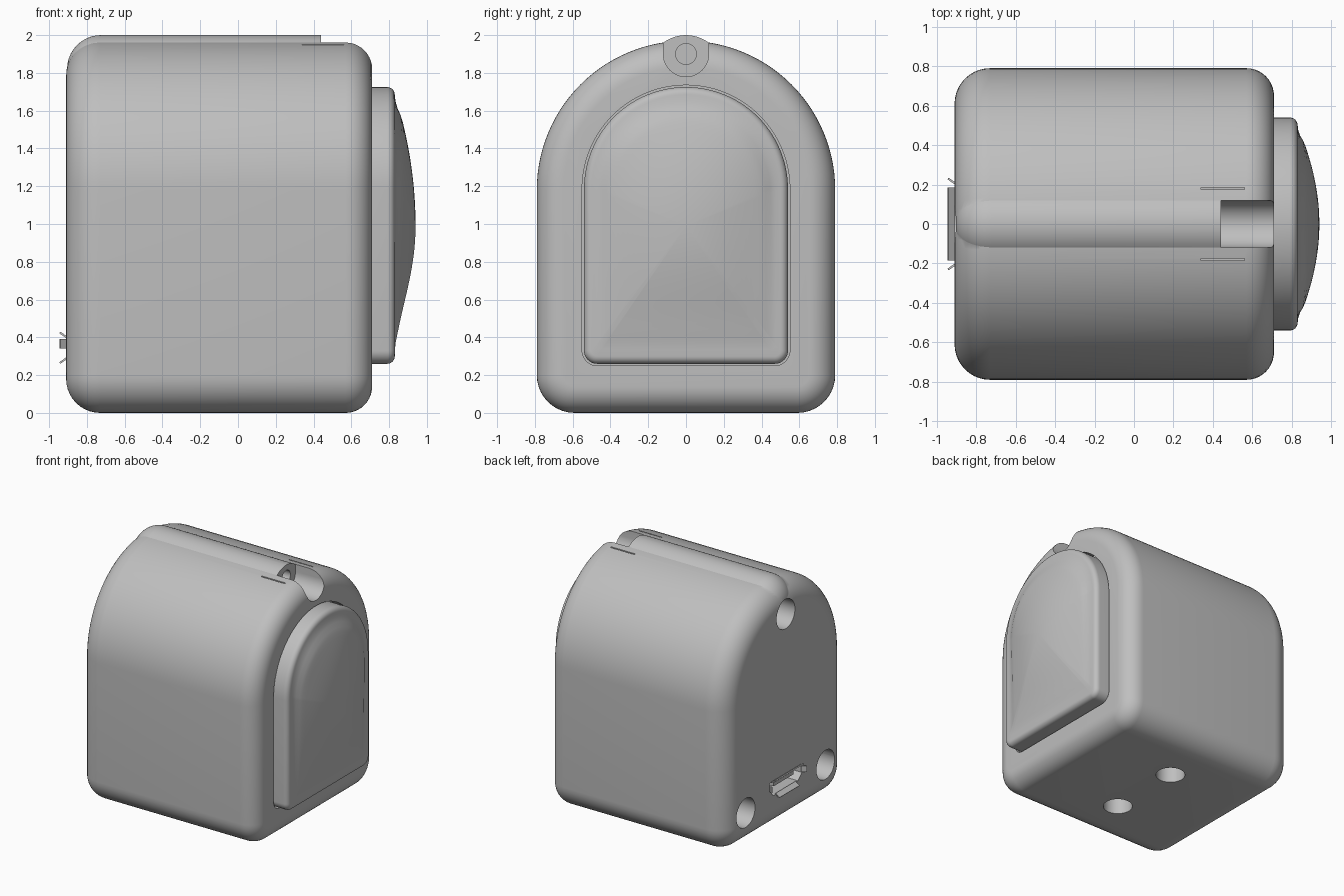
import bpy, bmesh, math
from mathutils import Matrix, Vector

cube = bpy.data.objects.get("Cube")
if cube:
    bpy.data.objects.remove(cube, do_unlink=True)

grey = bpy.data.materials.new("light grey plastic")
grey.use_nodes = True
grey.diffuse_color = (0.52, 0.52, 0.52, 1)
grey.node_tree.nodes["Principled BSDF"].inputs["Base Color"].default_value = grey.diffuse_color


def make(name, bm):
    bmesh.ops.recalc_face_normals(bm, faces=bm.faces)
    mesh = bpy.data.meshes.new(name)
    bm.to_mesh(mesh)
    bm.free()
    mesh.materials.append(grey)
    ob = bpy.data.objects.new(name, mesh)
    bpy.context.collection.objects.link(ob)
    return ob


def loft(name, rings):
    """Skin a series of closed rings and cap both ends."""
    bm = bmesh.new()
    loops = [[bm.verts.new(p) for p in ring] for ring in rings]
    n = len(loops[0])
    for a, b in zip(loops, loops[1:]):
        for i in range(n):
            j = (i + 1) % n
            bm.faces.new((a[i], a[j], b[j], b[i]))
    bm.faces.new(loops[0])
    bm.faces.new(loops[-1])
    return make(name, bm)


def prism(name, outline, x0, x1):
    return loft(name, [[(x, y, z) for y, z in outline] for x in (x0, x1)])


def arc(cy, cz, r, start, end, n):
    angles = [math.radians(start + (end - start) * i / n) for i in range(n + 1)]
    return [(cy + r * math.cos(a), cz + r * math.sin(a)) for a in angles]


def arch(w, bottom, spring, corner, inset=0):
    """Round-topped outline with rounded lower corners, shrunk by inset."""
    w, bottom, corner = w - inset, bottom + inset, max(corner - inset, 0.005)
    return (arc(w - corner, bottom + corner, corner, -90, 0, 10)
            + arc(0, spring, w, 0, 180, 56)
            + arc(corner - w, bottom + corner, corner, 180, 270, 10))


def fillet(x_end, r, direction, n=10):
    """Pairs of (x, inset) running round an end edge, from flat end to side."""
    steps = [math.pi / 2 * i / n for i in range(n + 1)]
    return [(x_end - direction * r * (1 - math.sin(a)), r * (1 - math.cos(a)))
            for a in reversed(steps)][::-1]


def cylinder(name, centre, r, depth, axis):
    bm = bmesh.new()
    turn = Vector((0, 0, 1)).rotation_difference(Vector(axis)).to_matrix().to_4x4()
    bmesh.ops.create_cone(bm, cap_ends=True, segments=40, radius1=r, radius2=r,
                          depth=depth, matrix=Matrix.Translation(centre) @ turn)
    return make(name, bm)


def box(name, centre, size, tilt=None):
    bm = bmesh.new()
    bmesh.ops.create_cube(bm, size=1, matrix=Matrix.Translation(centre)
                          @ (tilt or Matrix()) @ Matrix.Diagonal((*size, 1)))
    return make(name, bm)


def combine(target, other, operation):
    other.hide_render = True
    mod = target.modifiers.new(operation.lower(), "BOOLEAN")
    mod.operation, mod.solver, mod.object = operation, "EXACT", other
    bpy.context.view_layer.objects.active = target
    bpy.ops.object.modifier_apply(modifier=mod.name)
    bpy.data.objects.remove(other, do_unlink=True)


def smooth(ob, angle=30):
    bpy.ops.object.select_all(action="DESELECT")
    ob.select_set(True)
    bpy.context.view_layer.objects.active = ob
    bpy.ops.object.shade_smooth_by_angle(angle=math.radians(angle))


# Arched housing with rounded ends
back = [(x, r) for x, r in fillet(-0.91, 0.18, -1)]
front = [(x, r) for x, r in fillet(0.71, 0.14, 1)]


def ends_in_order(pairs, reverse):
    return sorted(pairs, key=lambda p: p[0], reverse=reverse)


def rounded(x_end, r, direction, n=10):
    out = []
    for i in range(n + 1):
        a = math.pi / 2 * i / n
        out.append((x_end - direction * r * (1 - math.cos(a)), r * (1 - math.sin(a))))
    return out


sections = rounded(-0.91, 0.18, -1) + rounded(0.71, 0.14, 1)[::-1]
housing = loft("housing", [[(x, y, z) for y, z in arch(0.79, 0, 1.18, 0.2, d)]
                           for x, d in sections])

# Ridge along the top
ridge_sections = rounded(-0.905, 0.18, -1) + [(0.44, 0)]
ridge = loft("ridge", [[(x, y, z) for y, z in arc(0, 1.8, 0.2 - d, 0, 354, 59)]
                       for x, d in ridge_sections])
combine(housing, ridge, "UNION")

# Round-bottomed notch in front of the ridge, with a pin hole in its end
notch = arc(0, 1.9, 0.12, 180, 360, 24) + [(0.12, 2.1), (-0.12, 2.1)]
combine(housing, prism("notch_cutter", notch, 0.44, 0.9), "DIFFERENCE")
combine(housing, cylinder("pin_cutter", (0.38, 0, 1.9), 0.055, 0.3, (1, 0, 0)), "DIFFERENCE")

# Thin slots beside the notch
for y in (-0.18, 0.18):
    combine(housing, box("slot_cutter", (0.45, y, 2), (0.22, 0.01, 0.2)), "DIFFERENCE")

# Back sockets and underside sockets
for y, z in ((0, 1.72), (0.52, 0.28), (-0.52, 0.28)):
    combine(housing, cylinder("back_cutter", (-0.9, y, z), 0.12, 0.5, (1, 0, 0)), "DIFFERENCE")
for y in (-0.31, 0.31):
    combine(housing, cylinder("base_cutter", (-0.1, y, 0), 0.11, 0.4, (0, 0, 1)), "DIFFERENCE")

# Connector opening
opening = [(-0.16, 0.285), (0.16, 0.285), (0.21, 0.335),
           (0.21, 0.405), (-0.21, 0.405), (-0.21, 0.335)]
combine(housing, prism("port_cutter", opening, -1, -0.68), "DIFFERENCE")

# Shallow seat around the front panel
seat = arch(0.55, 0.25, 1.185, 0.08)
combine(housing, prism("seat_cutter", seat, 0.62, 0.9), "DIFFERENCE")
smooth(housing)

# Flared lips and tongue of the connector
tilt = math.radians(35)
for name, z, width, s in (("top_lip", 0.413, 0.37, 1), ("bottom_lip", 0.277, 0.26, -1)):
    box("port_" + name, (-0.925, 0, z), (0.045, width, 0.01),
        Matrix.Rotation(s * tilt, 4, "Y"))
for name, s in (("left_lip", 1), ("right_lip", -1)):
    box("port_" + name, (-0.925, s * 0.218, 0.365), (0.045, 0.01, 0.05),
        Matrix.Rotation(-s * tilt, 4, "Z"))
box("port_tongue", (-0.78, 0, 0.36), (0.22, 0.26, 0.03))

# Domed front panel
EDGE = 0.04
panel_rings = [[(x, y, z) for y, z in arch(0.54, 0.26, 1.185, 0.07, d)]
               for x, d in [(0.6, 0)] + rounded(0.83, EDGE, 1, 6)[::-1]]
rim = arch(0.54, 0.26, 1.185, 0.07, EDGE)
for k in range(1, 20):
    s = 1 - k / 19.2
    ring = []
    for y, z in rim:
        y, dz = y * s, (z - 0.99) * s
        rise = (1 - (y / 0.5) ** 2) * (1 - (dz / 0.7) ** 2)
        ring.append((0.83 + 0.11 * max(rise, 0) * min(1, 6 * (1 - s)), y, 0.99 + dz))
    panel_rings.append(ring)
smooth(loft("front_panel", panel_rings), 50)
